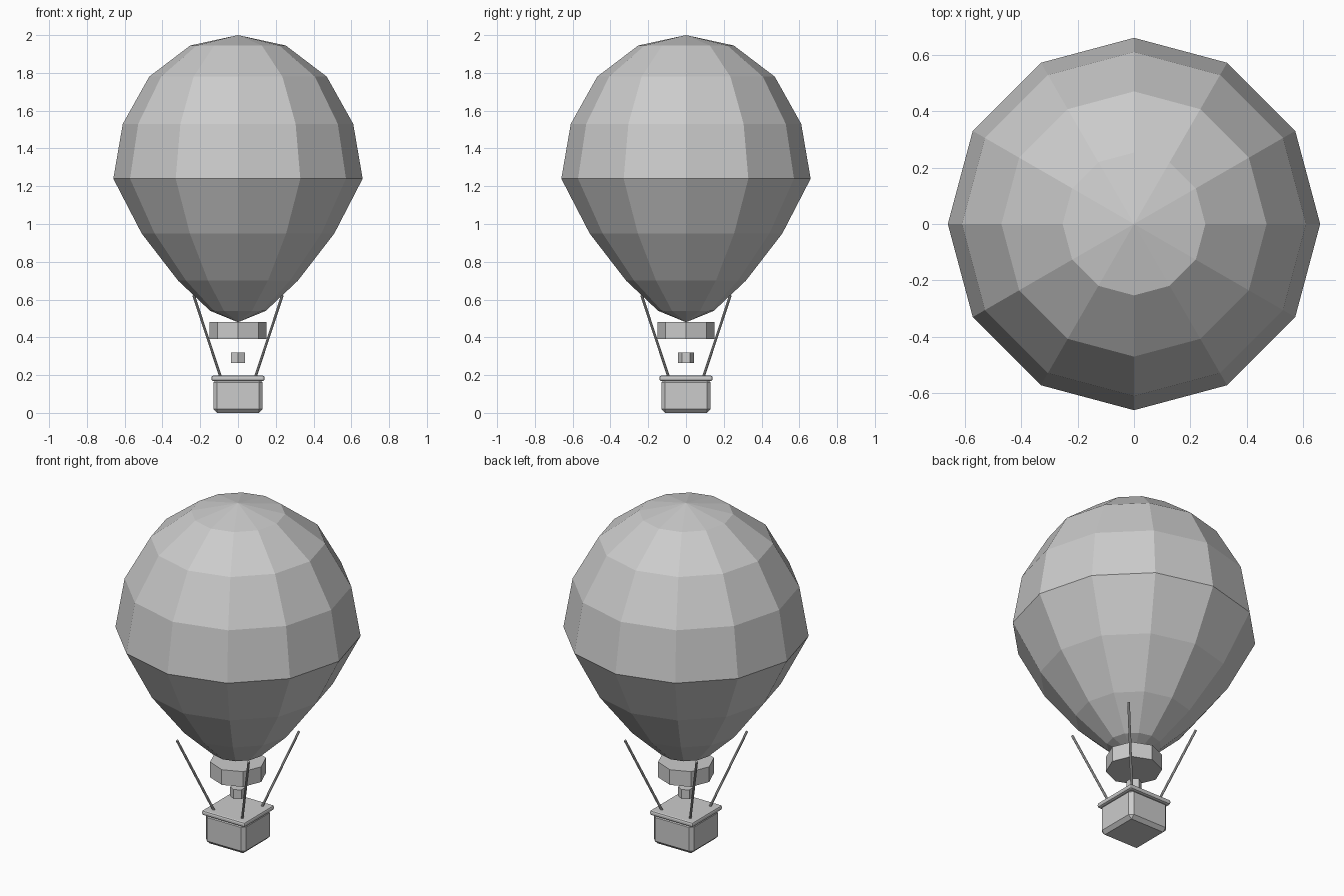
import bpy, bmesh, math
from mathutils import Vector

cube = bpy.data.objects.get("Cube")
if cube:
    bpy.data.objects.remove(cube, do_unlink=True)

grey = bpy.data.materials.new("plain_grey")
grey.use_nodes = True
colour = (0.6, 0.6, 0.6, 1)
grey.diffuse_color = colour
grey.node_tree.nodes["Principled BSDF"].inputs["Base Color"].default_value = colour


def add_object(name, bm):
    bmesh.ops.recalc_face_normals(bm, faces=bm.faces)
    mesh = bpy.data.meshes.new(name)
    bm.to_mesh(mesh)
    bm.free()
    mesh.materials.append(grey)
    obj = bpy.data.objects.new(name, mesh)
    bpy.context.collection.objects.link(obj)
    return obj


def lathe(name, profile, sides, start=0.0):
    """Faceted solid of revolution; profile points are (radius, height)."""
    bm = bmesh.new()
    rings = []
    for r, z in profile:
        if r == 0:
            rings.append([bm.verts.new((0, 0, z))] * sides)
            continue
        angles = [start + math.tau * i / sides for i in range(sides)]
        rings.append([bm.verts.new((r * math.cos(a), r * math.sin(a), z)) for a in angles])
    for low, high in zip(rings, rings[1:]):
        for i in range(sides):
            j = (i + 1) % sides
            corners = dict.fromkeys((low[i], low[j], high[j], high[i]))
            bm.faces.new(list(corners))
    return add_object(name, bm)


def box(name, half, z0, z1, bevel, segments):
    bm = bmesh.new()
    bmesh.ops.create_cube(bm, size=1)
    for v in bm.verts:
        v.co = (v.co.x * 2 * half, v.co.y * 2 * half, z0 + (v.co.z + 0.5) * (z1 - z0))
    obj = add_object(name, bm)
    mod = obj.modifiers.new("edge_bevel", "BEVEL")
    mod.width = bevel
    mod.segments = segments
    return obj


def rod(name, a, b, radius, sides=8):
    a, b = Vector(a), Vector(b)
    bm = bmesh.new()
    bmesh.ops.create_cone(bm, cap_ends=True, segments=sides, radius1=radius,
                          radius2=radius, depth=(b - a).length)
    turn = (b - a).to_track_quat("Z", "Y")
    for v in bm.verts:
        v.co = turn @ v.co + (a + b) / 2
    return add_object(name, bm)


# Envelope: twelve-sided, rounded above and tapering below
lathe("envelope", [(0, 0.48), (0.147, 0.54), (0.317, 0.70), (0.51, 0.95), (0.66, 1.24),
                   (0.61, 1.53), (0.47, 1.78), (0.253, 1.945), (0, 2.0)], 12)

# Mouth collar and burner
lathe("mouth_collar", [(0, 0.39), (0.152, 0.39), (0.152, 0.48), (0, 0.48)], 8)
lathe("burner", [(0, 0.265), (0.042, 0.265), (0.042, 0.32), (0, 0.32)], 6, math.pi / 6)

# Basket with a rounded rim
box("basket", 0.131, 0.0, 0.18, 0.02, 1)
box("basket_rim", 0.141, 0.169, 0.197, 0.01, 2)

# Four ropes leaning outward from the basket corners
for side, sx in (("right", -1), ("left", 1)):
    for end, sy in (("front", -1), ("back", 1)):
        rod(f"rope_{end}_{side}", (0.09 * sx, 0.09 * sy, 0.185),
            (0.235 * sx, 0.235 * sy, 0.622), 0.007)
